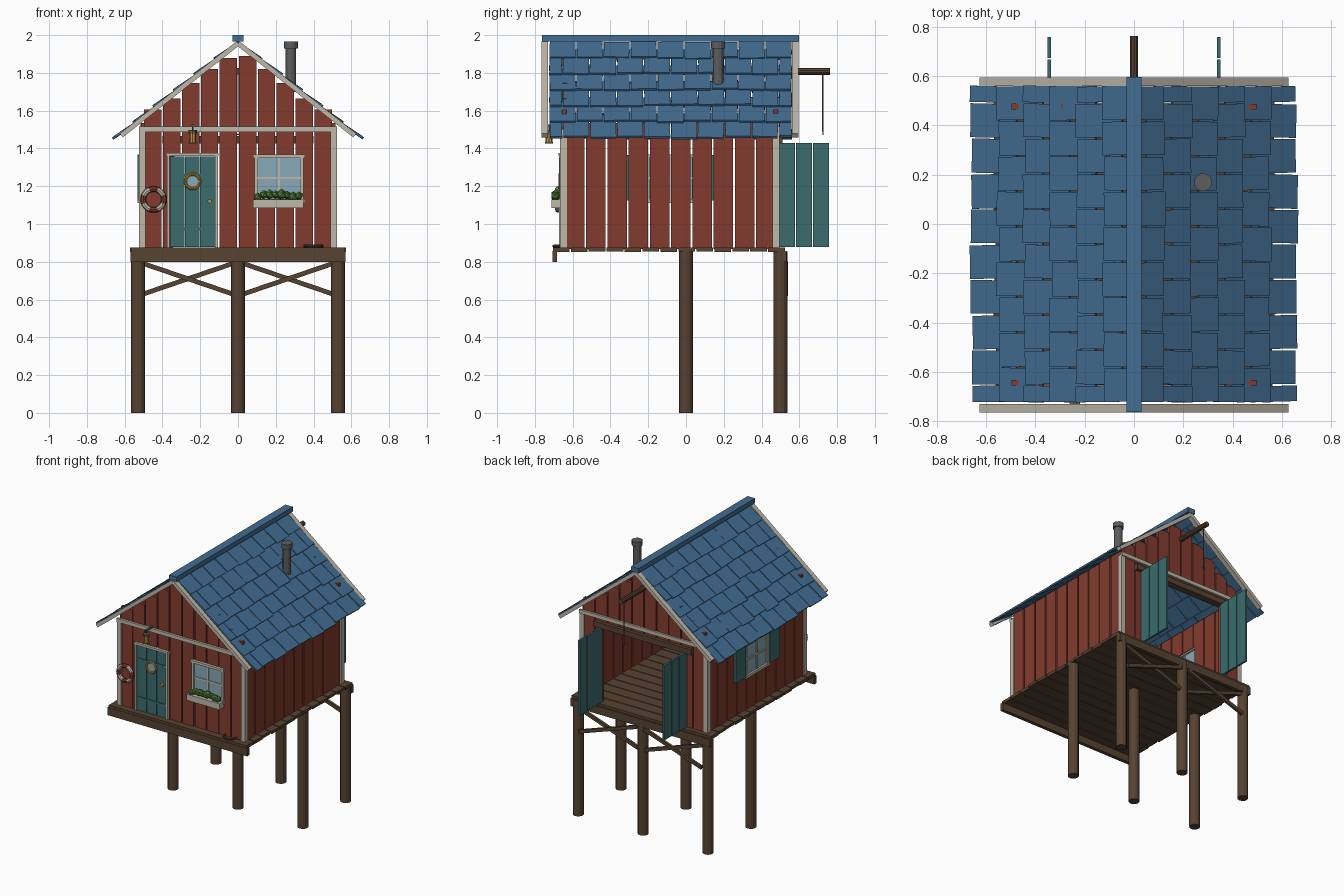
import bpy, bmesh, math, random
from mathutils import Matrix, Vector

if "Cube" in bpy.data.objects:
    bpy.data.objects.remove(bpy.data.objects["Cube"])
random.seed(4)

def material(name, r, g, b):
    m = bpy.data.materials.new(name)
    m.diffuse_color = (r, g, b, 1)
    m.use_nodes = True
    m.node_tree.nodes["Principled BSDF"].inputs["Base Color"].default_value = m.diffuse_color
    return m

RED = material("barn red", .225, .044, .028)
BLUE = material("roof blue", .055, .155, .29)
TEAL = material("door teal", .045, .15, .155)
CREAM = material("trim cream", .52, .48, .40)
BROWN = material("timber brown", .095, .056, .032)
GLASS = material("window glass", .24, .40, .48)
GOLD = material("brass", .52, .27, .04)
GREEN = material("leaf green", .07, .20, .035)
GREY = material("iron grey", .11, .11, .11)

def finish(name, bm, mat, smooth=False):
    me = bpy.data.meshes.new(name)
    bmesh.ops.recalc_face_normals(bm, faces=bm.faces)
    for f in bm.faces:
        f.smooth = smooth
    bm.to_mesh(me)
    bm.free()
    me.materials.append(mat)
    ob = bpy.data.objects.new(name, me)
    bpy.context.collection.objects.link(ob)
    return ob

def box(x0, x1, y0, y1, z0, z1):
    return (Matrix.Translation(((x0 + x1) / 2, (y0 + y1) / 2, (z0 + z1) / 2))
            @ Matrix.Diagonal((abs(x1 - x0), abs(y1 - y0), abs(z1 - z0), 1)))

def strut(p, q, w, h):
    p, q = Vector(p), Vector(q)
    rot = (q - p).to_track_quat('X', 'Z').to_matrix().to_4x4()
    return Matrix.Translation((p + q) / 2) @ rot @ Matrix.Diagonal(((q - p).length, w, h, 1))

def boxes(name, mats, mat, frame=Matrix()):
    bm = bmesh.new()
    for m in mats:
        bmesh.ops.create_cube(bm, size=1, matrix=frame @ m)
    return finish(name, bm, mat)

def rod(name, p, q, r, mat, sides=12):
    bm = bmesh.new()
    p, q = Vector(p), Vector(q)
    m = Matrix.Translation((p + q) / 2) @ (q - p).to_track_quat('Z', 'Y').to_matrix().to_4x4()
    bmesh.ops.create_cone(bm, cap_ends=True, segments=sides, radius1=r, radius2=r,
                          depth=(q - p).length, matrix=m)
    return finish(name, bm, mat)

def ring(name, loc, R, r, mat, rot=(math.pi / 2, 0, 0), seg=24):
    bpy.ops.mesh.primitive_torus_add(location=loc, rotation=rot, major_radius=R, minor_radius=r,
                                     major_segments=seg, minor_segments=8)
    ob = bpy.context.object
    ob.name = name
    ob.data.materials.append(mat)
    return ob

def cut(u0, u1, z0, z1, hole):
    """Rectangles left of a plank after removing a rectangular opening."""
    if not hole or u1 <= hole[0] or u0 >= hole[1] or z1 <= hole[2] or z0 >= hole[3]:
        return [(u0, u1, z0, z1)]
    a, b, c, d = hole
    parts = [(u0, a, z0, z1), (b, u1, z0, z1),
             (max(u0, a), min(u1, b), z0, c), (max(u0, a), min(u1, b), d, z1)]
    return [p for p in parts if p[1] - p[0] > .003 and p[3] - p[2] > .003]

# Posts, bracing, beams and deck
for y in (0, .5):
    for x in (-.53, 0, .53):
        rod("post", (x, y, 0), (x, y, .855), .037, BROWN)
braces = []
for s in (-1, 1):
    braces += [strut((s * .5, .53, .63), (s * .03, .53, .79), .018, .025),
               strut((s * .5, .515, .79), (s * .03, .515, .63), .018, .025)]
boxes("cross_braces", braces, BROWN)
for y in (-.695, .52):
    boxes("edge_beam", [box(-.57, .57, y - .013, y + .013, .80, .857)], BROWN)
deck = []
for i in range(13):
    y = -.705 + i * .095
    e = .56 + random.uniform(0, .012)
    deck.append(box(-e, e, y, y + .088, .854 + random.uniform(-.002, .002), .875))
boxes("deck_boards", deck, BROWN)

# Gable walls: vertical planks with stepped tops
tops = (1.89, 1.82, 1.747, 1.665, 1.605)
def gable(name, y0, y1, holes):
    out = []
    for s in (-1, 1):
        for k in range(5):
            a, b = sorted((s * (k * .1 + .005), s * (k * .1 + .097)))
            rects = [(a, b, .875, tops[k] - (.01 if s < 0 and k == 0 else 0))]
            for h in holes:
                rects = [c for r in rects for c in cut(*r, h)]
            j = random.uniform(-.002, .002)
            out += [box(r[0], r[1], y0 + j, y1 + j, r[2], r[3]) for r in rects]
    boxes(name, out, RED)
gable("front_wall", -.655, -.632, [(-.365, -.118, .8, 1.365), (.1, .335, 1.12, 1.355)])
gable("back_wall", .465, .488, [(-.345, .345, .8, 1.44)])

# Side walls
for s, name, hole in ((1, "right_wall", None), (-1, "left_wall", (-.2, .04, 1.14, 1.36))):
    out = []
    for i in range(10):
        y = -.645 + i * .1125
        j = random.uniform(-.002, .002)
        for r in cut(y + .004, y + .107, .868, 1.535, hole):
            out.append(box(s * (.494 + j), s * (.515 + j), r[0], r[1], r[2], r[3]))
    boxes(name, out, RED)

# Cream trim: corners and bands
for x in (-.506, .506):
    for y in (-.648, .476):
        boxes("corner_trim", [box(x - .017, x + .017, y - .018, y + .018, .875, 1.5)], CREAM)
boxes("front_band", [box(-.523, .523, -.672, -.655, 1.488, 1.515)], CREAM)
boxes("back_band", [box(-.523, .523, .488, .503, 1.488, 1.515)], CREAM)

# Roof shingles in staggered, slightly crooked courses
K = .79
A = math.atan(K)
for s, name in ((-1, "left_shingles"), (1, "right_shingles")):
    tiles = []
    for i in range(6):
        lo = .652 - .107 * i
        ys = [-.725 + .143 * k for k in range(10)]
        if i % 2 == 0:
            ys = [-.725] + [y + .0715 for y in ys[:-1]] + [.562]
        for y0, y1 in zip(ys, ys[1:]):
            x1 = lo + random.uniform(-.006, .006)
            x0 = max(.002, lo - .172)
            xc, g = (x0 + x1) / 2, random.uniform(.004, .008)
            m = (Matrix.Translation((s * xc, (y0 + y1) / 2, 1.966 - K * xc + random.uniform(-.002, .002)))
                 @ Matrix.Rotation(s * (A - .075), 4, 'Y')
                 @ Matrix.Rotation(random.uniform(-.025, .025), 4, 'Z')
                 @ Matrix.Diagonal(((x1 - x0) / math.cos(A), y1 - y0 - g, .012, 1)))
            tiles.append(m)
    boxes(name, tiles, BLUE)
boxes("ridge_cap", [box(-.03, .03, -.762, .597, 1.965, 2.0)], BLUE)
for y in (-.748, .578):
    boxes("barge_boards", [strut((0, y, 1.957), (s * .618, y, 1.957 - K * .618), .035, .026)
                           for s in (-1, 1)], CREAM)

# Chimney pipe
rod("chimney", (.28, .17, 1.70), (.28, .17, 1.94), .028, GREY)
rod("chimney_cap", (.28, .17, 1.93), (.28, .17, 1.965), .037, GREY)

# Front door with frame, straps, porthole and knob
boxes("front_door", [box(-.36 + i * .08, -.283 + i * .08, -.662, -.642, .878, 1.358) for i in range(3)], TEAL)
boxes("door_frame", [box(-.377, -.362, -.672, -.64, .875, 1.362),
                     box(-.122, -.107, -.672, -.64, .875, 1.362),
                     box(-.38, -.104, -.674, -.64, 1.36, 1.376)], CREAM)
boxes("door_straps", [box(-.355, -.127, -.667, -.66, z, z + .016) for z in (.965, 1.25)], TEAL)
ring("porthole_ring", (-.24, -.668, 1.225), .038, .008, GOLD)
rod("porthole_glass", (-.24, -.660, 1.225), (-.24, -.669, 1.225), .037, GLASS, 24)
rod("door_knob", (-.15, -.66, 1.12), (-.15, -.682, 1.12), .011, GOLD)

# Windows, built in a local frame facing -y
def window(name, frame):
    boxes(name + "_glass", [box(-.118, .118, -.004, .004, 1.13, 1.355)], GLASS, frame)
    f = [box(s * .112, s * .13, -.014, .015, 1.12, 1.36) for s in (-1, 1)]
    f += [box(-.137, .137, -.018, .015, 1.35, 1.368), box(-.137, .137, -.018, .015, 1.112, 1.132),
          box(-.006, .006, -.01, .01, 1.13, 1.355), box(-.115, .115, -.01, .01, 1.237, 1.25)]
    boxes(name + "_frame", f, CREAM, frame)
window("front_window", Matrix.Translation((.217, -.655, 0)))
LEFT = Matrix.Translation((-.515, -.08, 0)) @ Matrix.Rotation(-math.pi / 2, 4, 'Z')
window("left_window", LEFT)
boxes("left_shutters", [box(s * .14, s * .255, -.018, 0, 1.125, 1.365) for s in (-1, 1)], TEAL, LEFT)

# Flower box and plants
boxes("flower_box", [box(.08, .348, -.713, -.66, 1.085, 1.13)], CREAM)
bm = bmesh.new()
for i in range(8):
    bmesh.ops.create_icosphere(bm, subdivisions=1, radius=random.uniform(.022, .03),
                               matrix=Matrix.Translation((.105 + i * .031, -.687 + random.uniform(-.008, .008),
                                                          1.142 + random.uniform(0, .014))))
finish("plants", bm, GREEN)

# Life ring with four cream bands
buoy = ring("life_ring", (-.447, -.678, 1.13), .055, .015, RED, seg=32)
buoy.data.materials.append(CREAM)
for p in buoy.data.polygons:
    a = math.degrees(math.atan2(p.center.y, p.center.x)) % 90
    p.material_index = 1 if 22 < a < 68 else 0
bpy.ops.object.shade_smooth_by_angle()

# Lantern on a bracket
boxes("lantern_bracket", [box(-.246, -.234, -.735, -.655, 1.515, 1.527)], GREY)
rod("lantern_hanger", (-.24, -.725, 1.495), (-.24, -.725, 1.52), .004, GREY, 6)
rod("lantern_light", (-.24, -.725, 1.432), (-.24, -.725, 1.482), .018, GOLD, 8)
rod("lantern_cap", (-.24, -.725, 1.48), (-.24, -.725, 1.497), .022, GREY, 8)
rod("lantern_base", (-.24, -.725, 1.426), (-.24, -.725, 1.434), .021, GREY, 8)

# Rope coil on the front deck
ring("rope_coil", (.40, -.655, .883), .045, .008, BROWN, (0, 0, 0))

# Open back doors, lintel and hoist
for s in (-1, 1):
    boxes("back_door", [box(s * .337, s * .352, .493 + i * .09, .578 + i * .09, .877, 1.43)
                        for i in range(3)], TEAL)
boxes("back_lintel", [box(-.4, .4, .46, .512, 1.425, 1.465)], BROWN)
rod("hoist_beam", (0, .42, 1.808), (0, .762, 1.808), .018, BROWN, 10)
rod("hoist_rope", (0, .725, 1.81), (0, .725, 1.49), .004, GREY, 6)
ring("hoist_hook", (0, .725, 1.482), .009, .003, GREY, seg=10)
